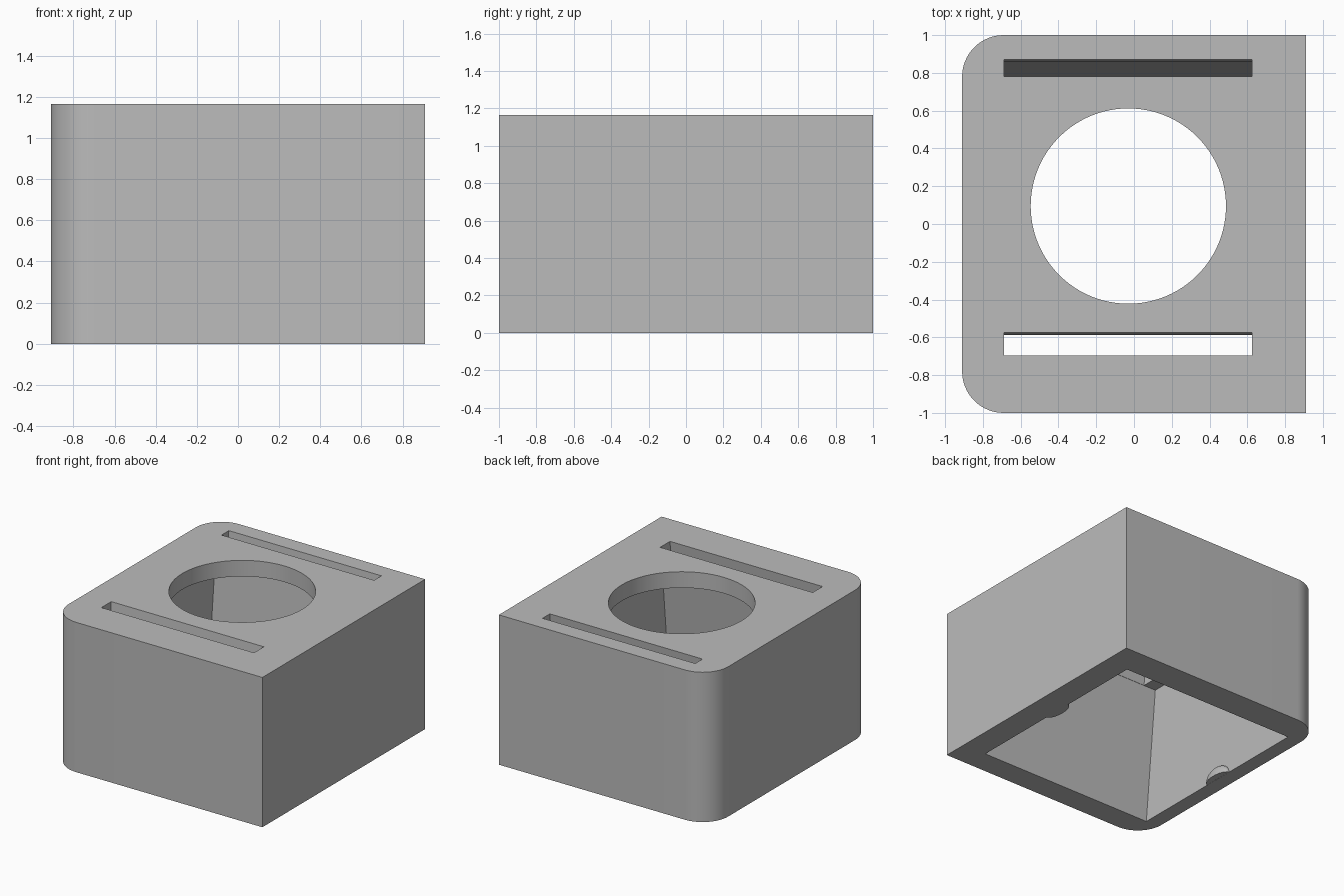
import bpy, bmesh, math

if "Cube" in bpy.data.objects:
    bpy.data.objects.remove(bpy.data.objects["Cube"], do_unlink=True)

HEIGHT = 1.165
CEILING = 1.04
LEAN = 0.096          # the cavity and slots lean towards the back as they rise

grey = bpy.data.materials.new("plain_grey")
grey.use_nodes = True
colour = (0.5, 0.5, 0.5, 1)
grey.diffuse_color = colour
grey.node_tree.nodes["Principled BSDF"].inputs["Base Color"].default_value = colour


def finish(name, bm):
    """Turn a bmesh into a grey object."""
    bmesh.ops.recalc_face_normals(bm, faces=bm.faces)
    mesh = bpy.data.meshes.new(name)
    bm.to_mesh(mesh)
    bm.free()
    mesh.materials.append(grey)
    obj = bpy.data.objects.new(name, mesh)
    bpy.context.collection.objects.link(obj)
    return obj


def prism(name, outline, z0, z1, lean=0.0):
    """Extrude an outline upwards, sheared along y by lean."""
    bm = bmesh.new()
    low = [bm.verts.new((x, y + lean * z0, z0)) for x, y in outline]
    high = [bm.verts.new((x, y + lean * z1, z1)) for x, y in outline]
    bm.faces.new(low)
    bm.faces.new(high)
    n = len(outline)
    for i in range(n):
        j = (i + 1) % n
        bm.faces.new((low[i], low[j], high[j], high[i]))
    return finish(name, bm)


def rect(x0, x1, y0, y1):
    return [(x0, y0), (x1, y0), (x1, y1), (x0, y1)]


def arc(cx, cy, r, a0, a1, steps):
    return [(cx + r * math.cos(math.radians(a0 + (a1 - a0) * i / steps)),
             cy + r * math.sin(math.radians(a0 + (a1 - a0) * i / steps)))
            for i in range(steps + 1)]


def activate(obj):
    bpy.ops.object.select_all(action='DESELECT')
    obj.select_set(True)
    bpy.context.view_layer.objects.active = obj


def cut(obj, cutter):
    """Subtract the cutter and discard it."""
    cutter.hide_render = True
    mod = obj.modifiers.new("cut", 'BOOLEAN')
    mod.operation = 'DIFFERENCE'
    mod.solver = 'EXACT'
    mod.object = cutter
    activate(obj)
    bpy.ops.object.modifier_apply(modifier=mod.name)
    bpy.data.objects.remove(cutter, do_unlink=True)


# Housing: a block with two rounded upright edges on one side
R = 0.22
outline = [(0.91, -1), (0.91, 1)]
outline += arc(-0.91 + R, 1 - R, R, 90, 180, 16)
outline += arc(-0.91 + R, -1 + R, R, 180, 270, 16)
housing = prism("housing", outline, 0, HEIGHT)

# Leaning cavity, open at the bottom
cut(housing, prism("cavity_cutter", rect(-0.795, 0.71, -0.81, 0.768), -0.1, CEILING, LEAN))

# Round opening in the top
cut(housing, prism("hole_cutter", arc(-0.03, 0.095, 0.517, 0, 360 - 360 / 96, 95), 0.9, 1.3))

# Front and back slots, given by their extent at the top surface
shift = LEAN * HEIGHT
for y0, y1 in ((-0.696, -0.575), (0.78, 0.87)):
    cut(housing, prism("slot_cutter", rect(-0.688, 0.625, y0 - shift, y1 - shift),
                       0.95, 1.3, LEAN))

activate(housing)
bpy.ops.object.shade_smooth_by_angle(angle=math.radians(30))

# Small domed catches at the foot of the side walls, flat underneath
for name, x in (("left_catch", 0.71), ("right_catch", -0.795)):
    bm = bmesh.new()
    bmesh.ops.create_uvsphere(bm, u_segments=24, v_segments=16, radius=1)
    bmesh.ops.scale(bm, vec=(0.05, 0.12, 0.09), verts=bm.verts)
    bmesh.ops.translate(bm, vec=(x, -0.01, 0.002), verts=bm.verts)
    cutting = bmesh.ops.bisect_plane(
        bm, geom=bm.verts[:] + bm.edges[:] + bm.faces[:],
        plane_co=(0, 0, 0.001), plane_no=(0, 0, 1), clear_inner=True)
    rim = [g for g in cutting["geom_cut"] if isinstance(g, bmesh.types.BMEdge)]
    bmesh.ops.edgeloop_fill(bm, edges=rim)
    catch = finish(name, bm)
    activate(catch)
    bpy.ops.object.shade_smooth_by_angle(angle=math.radians(40))
